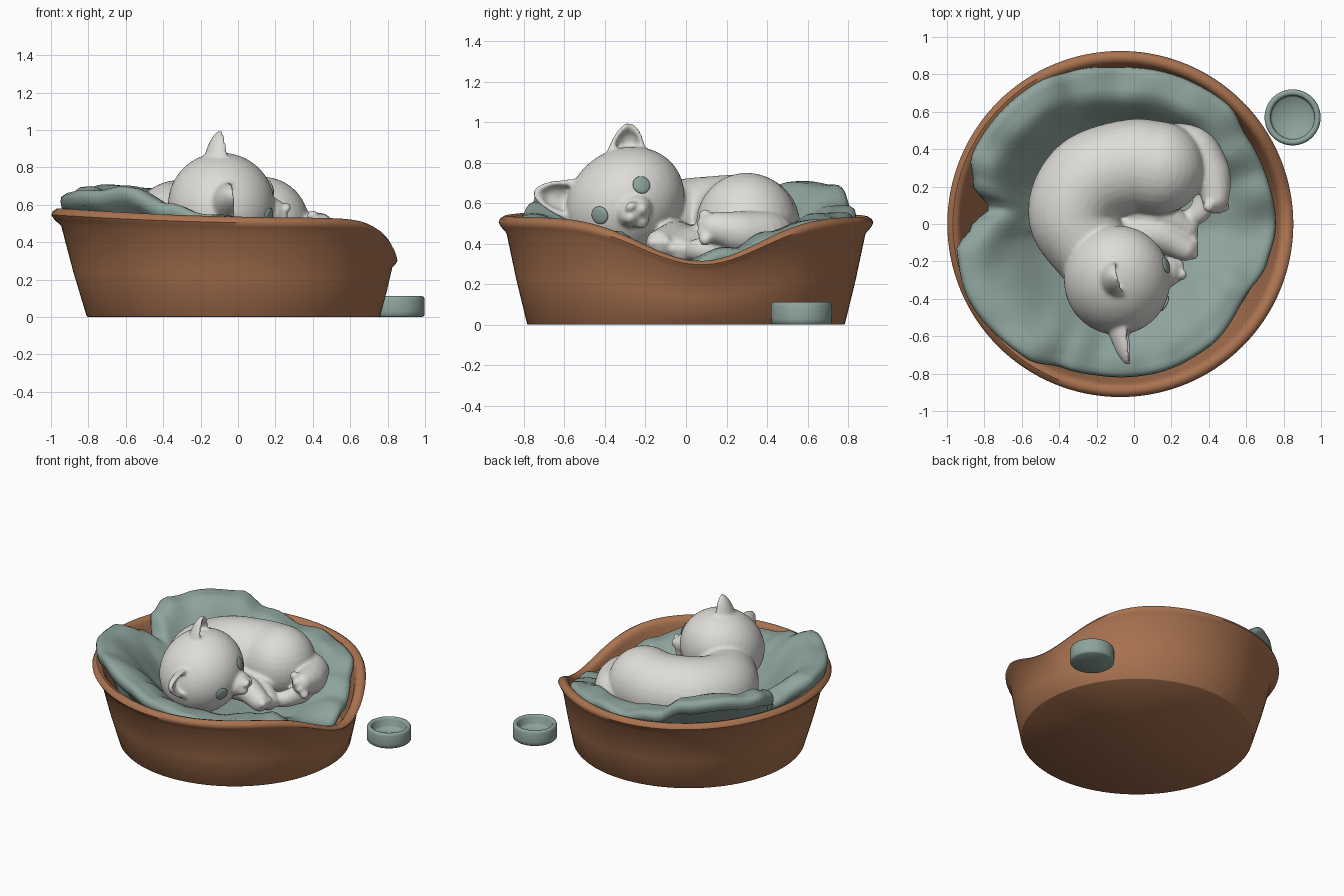
import bpy, bmesh, math
from mathutils import Vector, Matrix, noise

if "Cube" in bpy.data.objects:
    bpy.data.objects.remove(bpy.data.objects["Cube"])

def material(name, rgb):
    m = bpy.data.materials.new(name)
    m.diffuse_color = (*rgb, 1)
    m.use_nodes = True
    m.node_tree.nodes["Principled BSDF"].inputs["Base Color"].default_value = m.diffuse_color
    return m

BROWN = material("warm brown", (0.40, 0.17, 0.08))
TEAL = material("grey teal", (0.27, 0.37, 0.335))
CREAM = material("off white", (0.73, 0.715, 0.68))

def finish(bm, name, mat, angle=None):
    bmesh.ops.recalc_face_normals(bm, faces=bm.faces)
    me = bpy.data.meshes.new(name)
    bm.to_mesh(me)
    bm.free()
    ob = bpy.data.objects.new(name, me)
    bpy.context.collection.objects.link(ob)
    me.materials.append(mat)
    for p in me.polygons:
        p.use_smooth = True
    if angle:
        bpy.context.view_layer.objects.active = ob
        ob.select_set(True)
        bpy.ops.object.shade_smooth_by_angle(angle=math.radians(angle))
        ob.select_set(False)
    return ob

def skin_rings(bm, rings):
    """Join equal rings of points with quads, capping both ends."""
    vs = [[bm.verts.new(p) for p in r] for r in rings]
    n = len(rings[0])
    for a, b in zip(vs, vs[1:]):
        for i in range(n):
            j = (i + 1) % n
            bm.faces.new((a[i], a[j], b[j], b[i]))
    bm.faces.new(vs[0][::-1])
    bm.faces.new(vs[-1])

def smooth(a, b, x):
    x = min(1, max(0, (x - a) / (b - a)))
    return x * x * (3 - 2 * x)

# ---- basket: tapered wall with rolled rim that dips on the right
def rim_height(th):
    d = (th - 0.08 + math.pi) % (2 * math.pi) - math.pi
    return 0.53 - 0.215 * math.exp(-(d / 0.45) ** 2) + 0.05 * (0.5 - 0.5 * math.cos(d)) ** 3

N = 128
# (blend base->rim, radius offset, height fraction)
profile = [(0, -0.78, 0), (0, -0.006, 0), (0, 0, 0.012), (0.38, 0, 0.42), (0.72, 0, 0.84),
           (0.92, 0, 0.90), (1, 0, 0.94), (1, -0.008, 0.975), (1, -0.03, 1.0),
           (1, -0.055, 0.985), (1, -0.068, 0.95), (0.9, -0.068, 0.88), (0.4, -0.05, 0.45),
           (0, -0.05, 0.15), (0, -0.78, 0.13)]
rings = []
for k, off, f in profile:
    r = 0.785 + k * 0.14 + off
    cx = -0.025 - 0.048 * k
    rings.append([(cx + r * math.cos(t), r * math.sin(t), f * rim_height(t))
                  for t in (2 * math.pi * i / N for i in range(N))])
bm = bmesh.new()
skin_rings(bm, rings)
finish(bm, "basket", BROWN, 50)

# ---- blanket: lines the basket and spills over the rim on the left
edge = [(0, .83, .31), (18, .82, .37), (35, .82, .46), (48, .86, .52), (62, .85, .53), (90, .84, .55),
        (108, .86, .60), (120, .88, .68), (140, .88, .70), (155, .88, .69), (165, .82, .63),
        (173, .71, .50), (181, .80, .60), (189, .89, .67), (205, .91, .68), (235, .88, .69),
        (248, .83, .62), (262, .82, .54), (285, .82, .51), (305, .81, .49), (330, .77, .45),
        (345, .81, .36), (360, .83, .31)]

def edge_at(t):
    d = math.degrees(t) % 360
    for a, b in zip(edge, edge[1:]):
        if a[0] <= d <= b[0]:
            k = smooth(a[0], b[0], d)
            return a[1] + (b[1] - a[1]) * k, a[2] + (b[2] - a[2]) * k

FLOOR = 0.28
us = [0.01, .12, .25, .38, .45, .5, .56, .62, .67, .72, .77, .82, .86, .9, .94, .97]
rings = [[] for _ in range(len(us) + 6)]
for i in range(N):
    t = 2 * math.pi * i / N
    R, Z = edge_at(t)
    high = smooth(0.5, 0.68, Z)
    c, s = math.cos(t), math.sin(t)
    # gentle slope round the front left, a steep bank with a flat top at the back
    gentle = 0.5 - 0.5 * math.cos(t - math.radians(55))
    lo, hi = 0.55 - 0.25 * gentle, 0.84 + 0.08 * gentle
    pts = []
    for u in us:
        z = FLOOR + (Z - FLOOR) * smooth(lo, hi, u)
        z += 0.03 * noise.noise((5 * u * c, 5 * u * s, 1.7)) * smooth(0.1, 0.6, u)
        z += 0.007 * math.sin(7 * t + 7 * u) * smooth(0.5, 0.8, u)
        pts.append((u * R, z))
    e = pts[-1][1]
    pts += [(R * 0.995, e - 0.015), (R, e - 0.04), (R * 0.99, e - 0.065 - 0.02 * high),
            (R * 0.93, e - 0.09 - 0.02 * high), (min(R, 0.72) * 0.95, 0.16), (0.01, 0.12)]
    for ring, (r, z) in zip(rings, pts):
        ring.append((-0.07 + r * c, r * s, z))
bm = bmesh.new()
skin_rings(bm, rings)
finish(bm, "blanket", TEAL)

# ---- small dish beside the basket
dish = [(.005, 0), (.138, 0), (.148, .008), (.15, .03), (.15, .095), (.145, .108), (.136, .112),
        (.124, .11), (.117, .10), (.115, .05), (.108, .042), (.005, .04)]
bm = bmesh.new()
skin_rings(bm, [[(0.848 + r * math.cos(a), 0.57 + r * math.sin(a), z)
                 for a in (2 * math.pi * i / 48 for i in range(48))] for r, z in dish])
finish(bm, "dish", TEAL, 50)

# ---- kitten: overlapping forms fused by a voxel remesh
cat = bmesh.new()

def ball(c, r, rot=Matrix(), target=None, seg=18):
    r = Vector((r, r, r)) if isinstance(r, (int, float)) else Vector(r)
    m = Matrix.Translation(c) @ rot @ Matrix.Diagonal((*r, 1))
    n = seg // 2
    rings = []
    for j in range(n + 1):
        a = math.pi * (0.02 + 0.96 * j / n)
        rings.append([m @ Vector((math.sin(a) * math.cos(b), math.sin(a) * math.sin(b), -math.cos(a)))
                      for b in (2 * math.pi * i / seg for i in range(seg))])
    skin_rings(cat if target is None else target, rings)

def limb(path, steps=5):
    """Chain of balls along a smooth path of (x, y, z, radius)."""
    p = [Vector(q) for q in path]
    p = [p[0] * 2 - p[1]] + p + [p[-1] * 2 - p[-2]]
    for a, b, c, d in zip(p, p[1:], p[2:], p[3:]):
        for i in range(steps + (d is p[-1])):
            t = i / steps
            q = 0.5 * (2 * b + (c - a) * t + (2 * a - 5 * b + 4 * c - d) * t * t
                       + (3 * b - a - 3 * c + d) * t ** 3)
            ball(q.xyz, q.w, seg=32 if q.w > 0.15 else 18)

def ear(base, tip, face, w):
    """Cupped, round-tipped ear with a crescent cross-section."""
    base, tip = Vector(base), Vector(tip)
    axis = (tip - base).normalized()
    face = Vector(face)
    face = (face - axis * face.dot(axis)).normalized()
    side = axis.cross(face)
    rings = []
    arc = [math.radians(-95 + 19 * i) for i in range(11)]
    for i in range(17):
        t = i / 16 * 1.3 - 0.3
        c = base.lerp(tip, t) + face * (0.35 * w)
        u = max(t, 0)
        k = w * max(0.1, (1 - 0.62 * u ** 1.2) * math.sqrt(max(0, 1 - u ** 7)))
        q = 0.68 * (1 - smooth(0.6, 0.95, u))
        ring = [c + side * (k * math.sin(a)) - face * (0.95 * k * math.cos(a)) for a in arc]
        ring += [c + side * (k * max(q, .4) * math.sin(a)) - face * (0.9 * k * q * math.cos(a))
                 for a in reversed(arc)]
        rings.append(ring)
    skin_rings(cat, rings)

# curled body
limb([(-.20, -.18, .49, .21), (-.33, .04, .49, .235), (-.24, .23, .49, .25),
      (-.02, .31, .49, .25), (.13, .30, .50, .25)], 9)
# head and ears
head = Vector((-.09, -.30, .60))
roll = Matrix.Rotation(math.radians(35), 4, 'X')
ball(head, (.285, .305, .265), roll, seg=40)
across, up = Vector((0, .82, .57)), Vector((0, -.57, .82))
ear((-.125, -.30, .82), (-.125, -.285, 1.0), (1, .25, 0), .11)
ear((-.08, -.55, .61), (-.06, -.76, .655), (1, -.1, .1), .11)
# muzzle and nose
nose = Vector((.225, -.265, .575))
ball(nose - Vector((.045, 0, 0)) - up * .02, (.075, .09, .075), roll)
for s in (-1, 1):
    ball(nose - up * .03 + across * .032 * s, (.045, .04, .035), roll)
ball(nose + Vector((.035, 0, 0)) + up * .012, (.026, .032, .022), roll)
ball(nose - up * .075 - Vector((.03, 0, 0)), .04)
# front legs with toes
for path in ([(-.05, -.05, .42, .10), (.12, -.06, .42, .09), (.27, -.13, .40, .07)],
             [(.0, .06, .40, .10), (.14, .05, .40, .09), (.27, -.03, .37, .07)]):
    limb(path)
    end = Vector(path[-1][:3])
    for k in (-1, 0, 1):
        ball(end + Vector((.045, .032 * k, .005)), .03)
# hind leg curling round the rump, with toes
limb([(.14, .42, .42, .12), (.31, .41, .44, .12), (.40, .29, .45, .11),
      (.43, .20, .47, .088), (.435, .14, .48, .075)])
for k in range(4):
    ball((.40 + .027 * k, .08 + .01 * abs(k - 1.5), .54 - .04 * k), .032)
# tail tucked beside the hind foot
limb([(.30, .36, .38, .08), (.38, .22, .37, .07), (.36, .08, .37, .06), (.30, .03, .36, .05)])

body = finish(cat, "kitten", CREAM)
rm = body.modifiers.new("fuse", 'REMESH')
rm.mode = 'VOXEL'
rm.voxel_size = 0.011
rm.use_smooth_shade = True
sm = body.modifiers.new("soften", 'SMOOTH')
sm.factor, sm.iterations = 0.5, 6

# ---- eyes: shallow domes on the face
for name, y, z in (("upper_eye", -.22, .69), ("lower_eye", -.425, .54)):
    d = roll.inverted() @ Vector((0, y - head.y, z - head.z))
    x = head.x + .285 * math.sqrt(1 - (d.y / .305) ** 2 - (d.z / .265) ** 2)
    p = Vector((x, y, z))
    rot = (p - head).to_track_quat('Z', 'Y').to_matrix().to_4x4()
    eye = bmesh.new()
    ball(p, (.045, .045, .012), rot, eye)
    finish(eye, name, TEAL)
